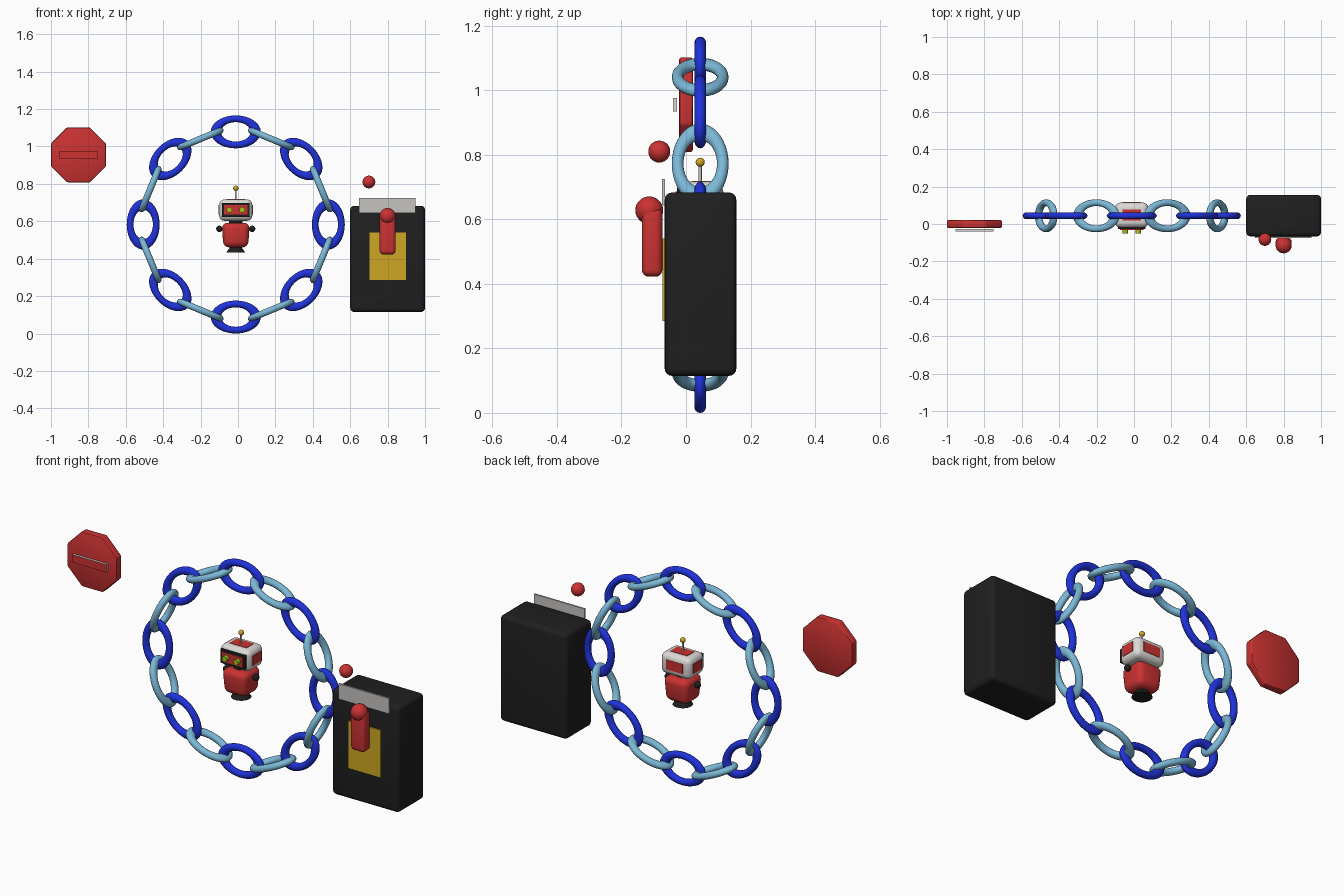
import bpy, bmesh, math
from mathutils import Matrix, Vector

if "Cube" in bpy.data.objects:
    bpy.data.objects.remove(bpy.data.objects["Cube"])

def mat(name, r, g, b):
    m = bpy.data.materials.new(name)
    m.diffuse_color = (r, g, b, 1)
    m.use_nodes = True
    m.node_tree.nodes["Principled BSDF"].inputs["Base Color"].default_value = m.diffuse_color
    return m

DARK_BLUE = mat("dark blue", 0.014, 0.032, 0.70)
LIGHT_BLUE = mat("light blue", 0.20, 0.48, 0.68)
BLACK = mat("black", 0.014, 0.014, 0.014)
RED = mat("red", 0.60, 0.032, 0.032)
WHITE = mat("white", 0.72, 0.70, 0.68)
GREY = mat("light grey", 0.56, 0.55, 0.53)
YELLOW = mat("yellow", 0.62, 0.39, 0.018)
GREEN = mat("lime green", 0.36, 0.56, 0.01)

def finish(bm, name, material, matrix=Matrix(), smooth=True):
    bm.transform(matrix)
    bmesh.ops.recalc_face_normals(bm, faces=bm.faces)
    me = bpy.data.meshes.new(name)
    bm.to_mesh(me)
    bm.free()
    me.materials.append(material)
    ob = bpy.data.objects.new(name, me)
    bpy.context.collection.objects.link(ob)
    if smooth:
        bpy.ops.object.select_all(action='DESELECT')
        ob.select_set(True)
        bpy.context.view_layer.objects.active = ob
        bpy.ops.object.shade_smooth_by_angle(angle=math.radians(40))
    return ob

def box(name, x, y, z, material, bevel=0, taper=1.0):
    """Box from (min, max) ranges; taper scales the bottom."""
    bm = bmesh.new()
    bmesh.ops.create_cube(bm, size=1)
    for v in bm.verts:
        k = taper if v.co.z < 0 else 1
        v.co = Vector(((x[1] - x[0]) * v.co.x * k, (y[1] - y[0]) * v.co.y * k, (z[1] - z[0]) * v.co.z))
    if bevel:
        bmesh.ops.bevel(bm, geom=bm.edges[:], offset=bevel, segments=4, profile=0.5, affect='EDGES')
    return finish(bm, name, material, Matrix.Translation((sum(x) / 2, sum(y) / 2, sum(z) / 2)), bool(bevel))

def ball(name, c, r, material):
    bm = bmesh.new()
    bmesh.ops.create_uvsphere(bm, u_segments=24, v_segments=14, radius=r)
    return finish(bm, name, material, Matrix.Translation(c))

def cone(name, c, r1, r2, depth, material, axis='Z', n=24):
    bm = bmesh.new()
    bmesh.ops.create_cone(bm, cap_ends=True, segments=n, radius1=r1, radius2=r2, depth=depth)
    rot = Matrix.Rotation(math.pi / 2, 4, 'X') if axis == 'Y' else Matrix()
    return finish(bm, name, material, Matrix.Translation(c) @ rot)

def link(name, matrix, material, R=0.07, r=0.018, stretch=1.52, nu=40, nv=14):
    """Oval link lying in local XY, long along X."""
    bm = bmesh.new()
    rings = []
    for i in range(nu):
        a = 2 * math.pi * i / nu
        rings.append([bm.verts.new(((R + r * math.cos(b)) * math.cos(a) * stretch,
                                    (R + r * math.cos(b)) * math.sin(a), r * math.sin(b)))
                      for b in (2 * math.pi * j / nv for j in range(nv))])
    for i in range(nu):
        p, q = rings[i], rings[(i + 1) % nu]
        for j in range(nv):
            k = (j + 1) % nv
            bm.faces.new((p[j], q[j], q[k], p[k]))
    return finish(bm, name, material, matrix)

CX, CY, CZ = -0.012, 0.044, 0.583

# Ring of chain links, alternating flat and crosswise
for i in range(16):
    a = math.pi / 8 * i
    place = (Matrix.Translation((CX, CY, CZ)) @ Matrix.Rotation(a, 4, 'Y')
             @ Matrix.Translation((0, 0, 0.495)))
    if i % 2 == 0:
        link(f"dark_link_{i // 2}", place @ Matrix.Rotation(math.pi / 2, 4, 'X'), DARK_BLUE)
    else:
        link(f"light_link_{i // 2}", place, LIGHT_BLUE)

# Robot: base, body, arms, neck
cone("robot_base", (CX, CY, 0.451), 0.05, 0.026, 0.034, BLACK)
box("robot_body", (CX - 0.075, CX + 0.075), (CY - 0.073, CY + 0.073), (0.46, 0.592), RED, 0.032, 0.88)
cone("robot_neck", (CX, CY, 0.595), 0.035, 0.035, 0.02, BLACK)
for s in (-1, 1):
    ball("robot_arm", (CX + s * 0.088, CY, 0.56), 0.017, BLACK)

# Robot head with coloured panels on top, sides and back
hx, y0, y1 = 0.089, -0.02, 0.115
box("robot_head", (CX - hx, CX + hx), (y0, y1), (0.602, 0.717), WHITE, 0.03)
box("head_top_panel", (CX - 0.05, CX + 0.05), (0.018, 0.078), (0.714, 0.719), RED)
box("head_back_panel", (CX - 0.05, CX + 0.05), (y1 - 0.003, y1 + 0.002), (0.635, 0.687), RED)
for s in (-1, 1):
    e = CX + s * hx
    box("head_side_panel", (e - 0.003, e + 0.003), (0.012, 0.083), (0.635, 0.687), RED)

# Robot face and antenna
box("face_frame", (CX - 0.073, CX + 0.073), (-0.028, -0.015), (0.624, 0.698), BLACK)
box("face_screen", (CX - 0.062, CX + 0.062), (-0.032, -0.026), (0.635, 0.687), RED)
for s in (-1, 1):
    cone("robot_eye", (CX + s * 0.034, -0.04, 0.661), 0.015, 0.015, 0.02, GREEN, 'Y', 16)
cone("antenna_rod", (CX, CY, 0.742), 0.005, 0.005, 0.06, GREY, n=12)
ball("antenna_ball", (CX, CY, 0.777), 0.014, YELLOW)

# Octagonal sign plate, flat side up
bm = bmesh.new()
bmesh.ops.create_cone(bm, cap_ends=True, segments=8, radius1=0.147 / math.cos(math.pi / 8),
                      radius2=0.147 / math.cos(math.pi / 8), depth=0.042)
for v in bm.verts:
    v.co = Matrix.Rotation(math.pi / 8, 3, 'Z') @ v.co
bmesh.ops.bevel(bm, geom=bm.edges[:], offset=0.007, segments=2, profile=0.5, affect='EDGES')
finish(bm, "octagon_sign", RED, Matrix.Translation((-0.853, 0, 0.955)) @ Matrix.Rotation(math.pi / 2, 4, 'X'))

# Sign bar: pale rim with the sign showing through
bar = box("sign_bar", (-0.955, -0.752), (-0.041, -0.028), (0.934, 0.976), WHITE)
bar.data.materials.append(RED)
for p in bar.data.polygons:
    p.material_index = 1 if abs(p.normal.y) > 0.9 else 0

# Control box with plates, lever and balls
box("control_box", (0.6, 1.0), (-0.066, 0.156), (0.115, 0.683), BLACK, 0.022)
box("yellow_plate", (0.703, 0.897), (-0.073, -0.065), (0.285, 0.54), YELLOW)
box("top_plate", (0.648, 0.948), (-0.075, -0.0655), (0.643, 0.725), GREY)
box("lever", (0.757, 0.843), (-0.137, -0.073), (0.422, 0.635), RED, 0.022)
ball("lever_knob", (0.8, -0.114, 0.628), 0.043, RED)
ball("floating_ball", (0.70, -0.083, 0.81), 0.034, RED)
